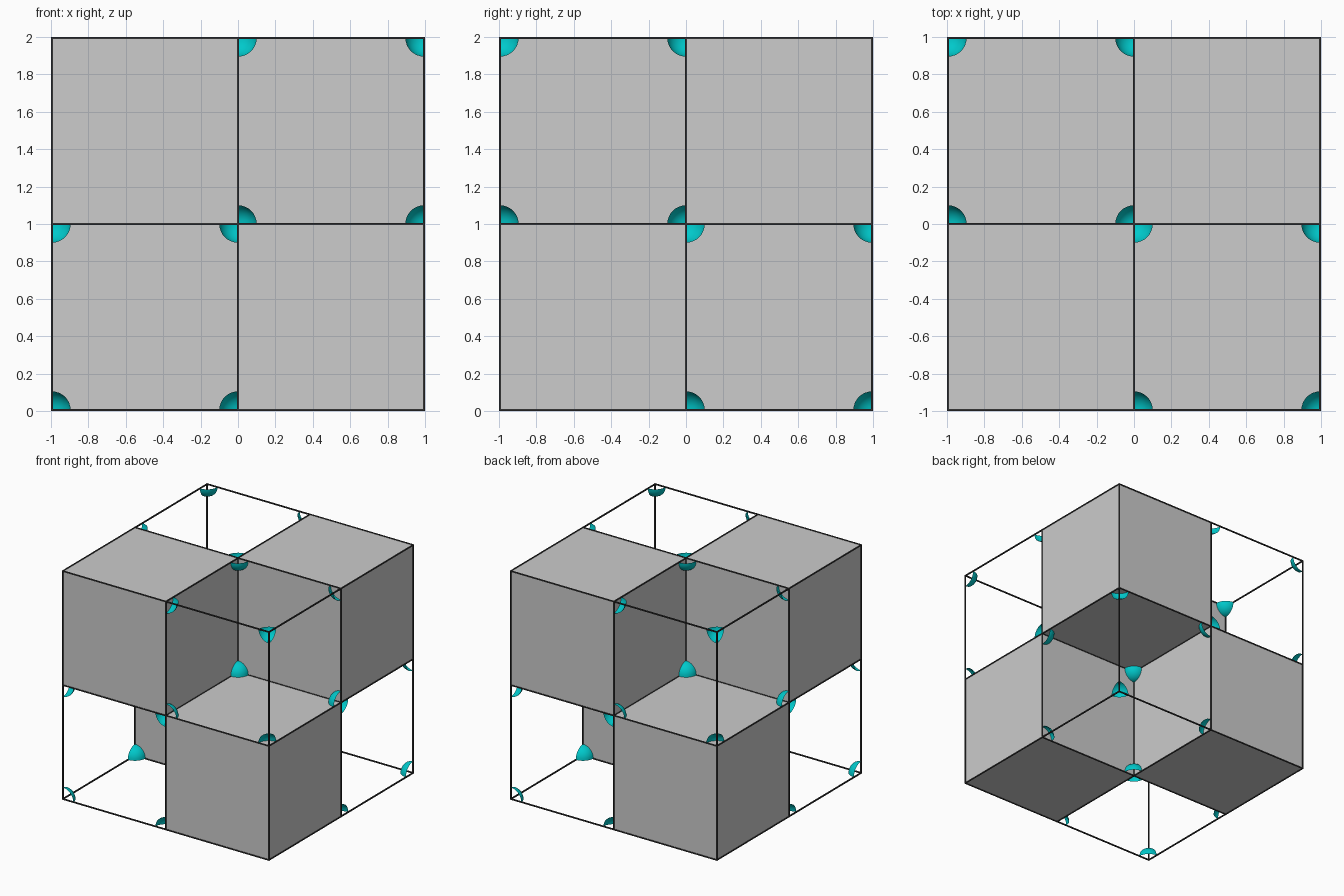
import bpy, bmesh
from itertools import product
from mathutils import Matrix, Vector

if "Cube" in bpy.data.objects:
    bpy.data.objects.remove(bpy.data.objects["Cube"])

ROD = 0.01             # edge rod thickness
HALF = 1 - ROD / 2     # lattice half size
BALL = 0.1             # corner shell radius
MIDDLE = Vector((0, 0, 1))
SIGNS = (-1, 1)


def material(name, colour):
    mat = bpy.data.materials.new(name)
    mat.use_nodes = True
    rgba = (*colour, 1)
    mat.diffuse_color = rgba
    bsdf = next(n for n in mat.node_tree.nodes if n.type == 'BSDF_PRINCIPLED')
    bsdf.inputs["Base Color"].default_value = rgba
    bsdf.inputs["Roughness"].default_value = 0.7
    return mat


grey = material("light_grey", (0.604, 0.604, 0.604))
turquoise = material("turquoise", (0, 0.58, 0.595))
charcoal = material("charcoal", (0.033, 0.033, 0.033))


def finish(name, bm, mat, smooth=False):
    mesh = bpy.data.meshes.new(name)
    bm.to_mesh(mesh)
    bm.free()
    mesh.materials.append(mat)
    if smooth:
        mesh.shade_smooth()
    obj = bpy.data.objects.new(name, mesh)
    bpy.context.collection.objects.link(obj)


def cell_name(part, cell):
    x, y, z = cell
    return "_".join((part, "top" if z > 0 else "bottom",
                     "back" if y > 0 else "front",
                     "left" if x > 0 else "right"))


def solid_block(cell):
    bm = bmesh.new()
    centre = MIDDLE + Vector(cell) * HALF / 2
    bmesh.ops.create_cube(bm, size=HALF, matrix=Matrix.Translation(centre))
    finish(cell_name("block", cell), bm, grey)


def corner_shells(cell):
    # Open eighth-spheres in all corners of an empty cell
    bm = bmesh.new()
    centre = MIDDLE + Vector(cell) * HALF / 2
    for corner in product(SIGNS, repeat=3):
        outward = Vector(corner)
        point = centre + outward * HALF / 2
        ball = bmesh.ops.create_uvsphere(bm, u_segments=32, v_segments=16,
                                         radius=BALL,
                                         matrix=Matrix.Translation(point))
        faces = {f for v in ball["verts"] for f in v.link_faces}
        outside = [f for f in faces
                   if any((f.calc_center_median() - point)[i] * outward[i] > 0
                          for i in range(3))]
        bmesh.ops.delete(bm, geom=outside, context='FACES')
    finish(cell_name("corner_shells", cell), bm, turquoise, smooth=True)


# Blocks and empty cells alternate
for cell in product(SIGNS, repeat=3):
    if cell[0] * cell[1] * cell[2] > 0:
        solid_block(cell)
    else:
        corner_shells(cell)

# Thin square rods along every lattice line
for axis, letter in enumerate("xyz"):
    bm = bmesh.new()
    size = [ROD] * 3
    size[axis] = 2
    for a, b in product((-HALF, 0, HALF), repeat=2):
        offset = [a, b]
        offset.insert(axis, 0)
        place = (Matrix.Translation(MIDDLE + Vector(offset))
                 @ Matrix.Diagonal((*size, 1)))
        bmesh.ops.create_cube(bm, size=1, matrix=place)
    finish("edge_rods_" + letter, bm, charcoal)
